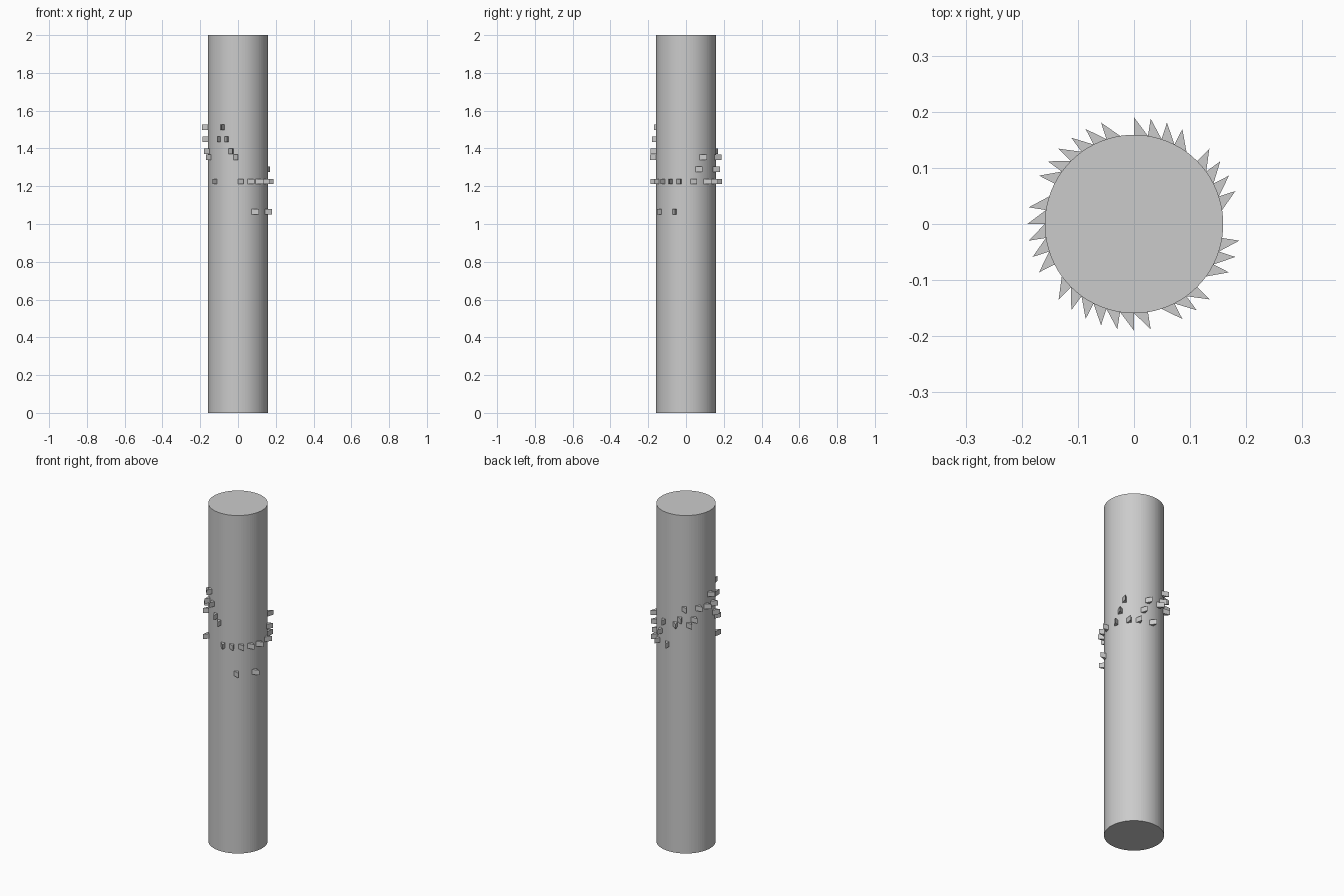
import bpy
import bmesh
from math import cos, sin, pi, radians

cube = bpy.data.objects.get("Cube")
if cube:
    bpy.data.objects.remove(cube, do_unlink=True)

RADIUS = 0.159      # drum with a circumference of one unit
TIP = 0.19          # reach of the pins
STEP = 9            # degrees per beat
SEMITONE = 0.0318   # height between neighbouring notes
BASE_Z = 1.225      # height of the home note
PIN_HEIGHT = 0.029

grey = bpy.data.materials.new("plain grey")
grey.use_nodes = True
colour = (0.6, 0.6, 0.6, 1)
grey.diffuse_color = colour
grey.node_tree.nodes["Principled BSDF"].inputs["Base Color"].default_value = colour


def polar(radius, angle, z):
    a = radians(angle)
    return (radius * cos(a), radius * sin(a), z)


def add_object(name, bm):
    bmesh.ops.recalc_face_normals(bm, faces=bm.faces[:])
    mesh = bpy.data.meshes.new(name)
    bm.to_mesh(mesh)
    bm.free()
    mesh.materials.append(grey)
    obj = bpy.data.objects.new(name, mesh)
    bpy.context.collection.objects.link(obj)
    return obj


def extrude_up(bm, points, height):
    """Closed prism above a flat outline."""
    face = bm.faces.new([bm.verts.new(p) for p in points])
    result = bmesh.ops.extrude_face_region(bm, geom=[face], use_keep_orig=True)
    top = [v for v in result["geom"] if isinstance(v, bmesh.types.BMVert)]
    bmesh.ops.translate(bm, verts=top, vec=(0, 0, height))


# Tall plain drum
bm = bmesh.new()
sides = 80
extrude_up(bm, [polar(RADIUS, 360 * i / sides, 0) for i in range(sides)], 2)
add_object("drum", bm)

# Wedge pins: one letter per beat going round the drum, dots are rests
PITCH = {"l": -5, "c": 0, "d": 2, "e": 4, "f": 5, "g": 7, "a": 9}
TUNE = "cdec.cdec.efgefg.gagfe.cgagfec.clc.clc"
FIRST_ANGLE = 18

bm = bmesh.new()
for beat, note in enumerate(TUNE):
    if note == ".":
        continue
    angle = FIRST_ANGLE + STEP * beat
    z = BASE_Z + SEMITONE * PITCH[note] - PIN_HEIGHT / 2
    # Radial leading face, sloping trailing face
    outline = [polar(RADIUS, angle - STEP, z),
               polar(TIP, angle, z),
               polar(RADIUS, angle, z)]
    extrude_up(bm, outline, PIN_HEIGHT)
add_object("pins", bm)
